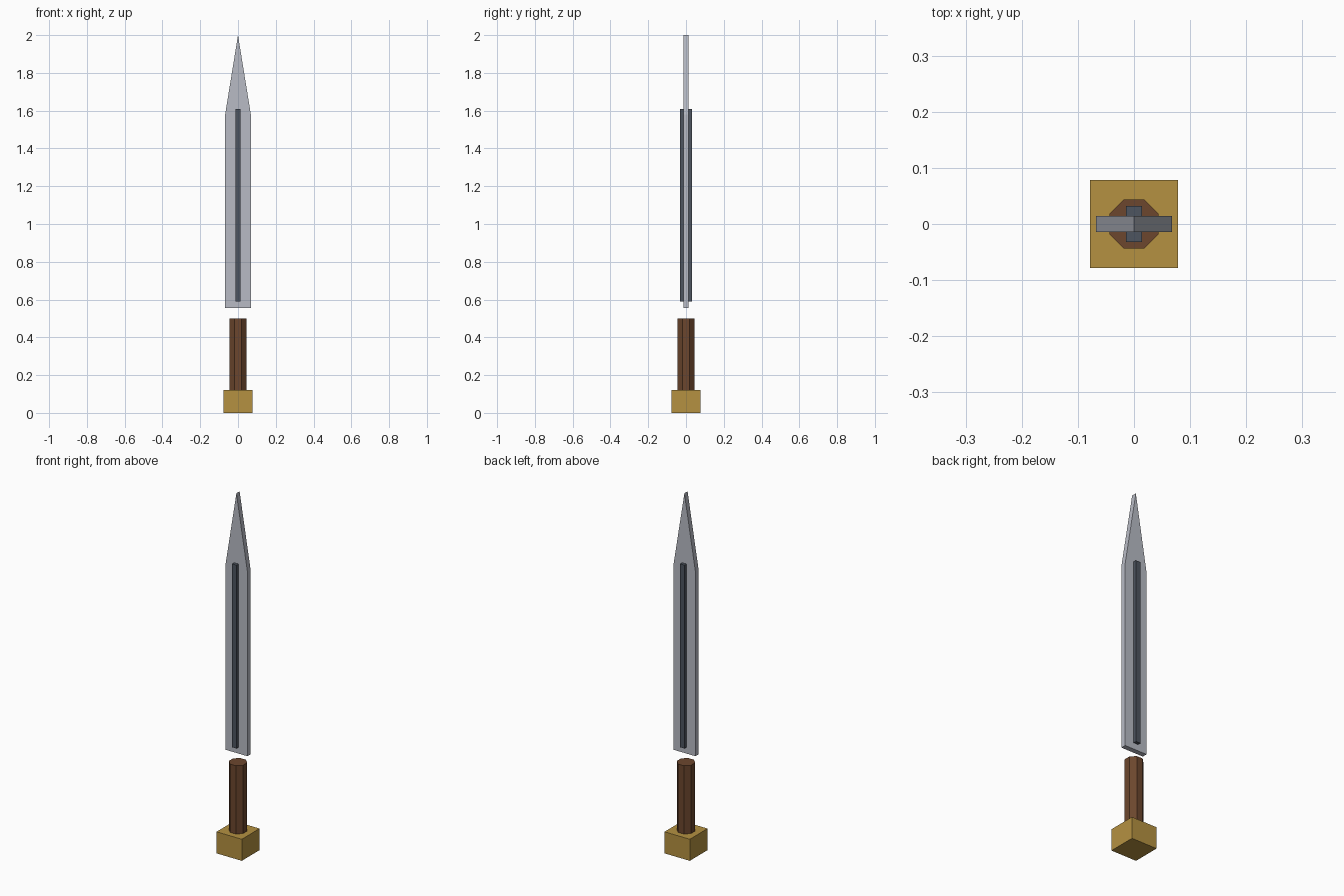
import bpy, bmesh, math
from mathutils import Matrix

cube = bpy.data.objects.get("Cube")
if cube:
    bpy.data.objects.remove(cube, do_unlink=True)


def material(name, r, g, b):
    m = bpy.data.materials.new(name)
    m.use_nodes = True
    m.diffuse_color = (r, g, b, 1)
    m.node_tree.nodes["Principled BSDF"].inputs["Base Color"].default_value = (r, g, b, 1)
    return m


steel = material("steel", 0.48, 0.50, 0.56)
dark_steel = material("dark steel", 0.075, 0.09, 0.115)
wood = material("brown wood", 0.15, 0.062, 0.027)
brass = material("brass", 0.46, 0.285, 0.053)


def finish(name, bm, mat):
    bmesh.ops.recalc_face_normals(bm, faces=bm.faces)
    mesh = bpy.data.meshes.new(name)
    bm.to_mesh(mesh)
    bm.free()
    mesh.materials.append(mat)
    obj = bpy.data.objects.new(name, mesh)
    bpy.context.collection.objects.link(obj)
    return obj


def box(name, half_x, half_y, bottom, top, mat):
    bm = bmesh.new()
    place = (Matrix.Translation((0, 0, (bottom + top) / 2))
             @ Matrix.Diagonal((2 * half_x, 2 * half_y, top - bottom, 1)))
    bmesh.ops.create_cube(bm, size=1, matrix=place)
    return finish(name, bm, mat)


# Square pommel
box("pommel", 0.078, 0.078, 0, 0.12, brass)

# Octagonal grip with flats facing the axes
bm = bmesh.new()
radius = 0.044 / math.cos(math.pi / 8)
place = Matrix.Translation((0, 0, 0.31)) @ Matrix.Rotation(math.pi / 8, 4, "Z")
bmesh.ops.create_cone(bm, cap_ends=True, segments=8, radius1=radius,
                      radius2=radius, depth=0.38, matrix=place)
finish("grip", bm, wood)

# Flat pointed blade, extruded from its outline
half_width, half_thick = 0.068, 0.014
outline = [(-half_width, 0.555), (half_width, 0.555), (half_width, 1.58),
           (0, 2), (-half_width, 1.58)]
bm = bmesh.new()
face = bm.faces.new([bm.verts.new((x, -half_thick, z)) for x, z in outline])
result = bmesh.ops.extrude_face_region(bm, geom=[face])
bmesh.ops.translate(bm, vec=(0, 2 * half_thick, 0),
                    verts=[v for v in result["geom"] if isinstance(v, bmesh.types.BMVert)])
finish("blade", bm, steel)

# Raised central rib on both sides of the blade
box("blade_rib", 0.014, 0.032, 0.59, 1.61, dark_steel)
